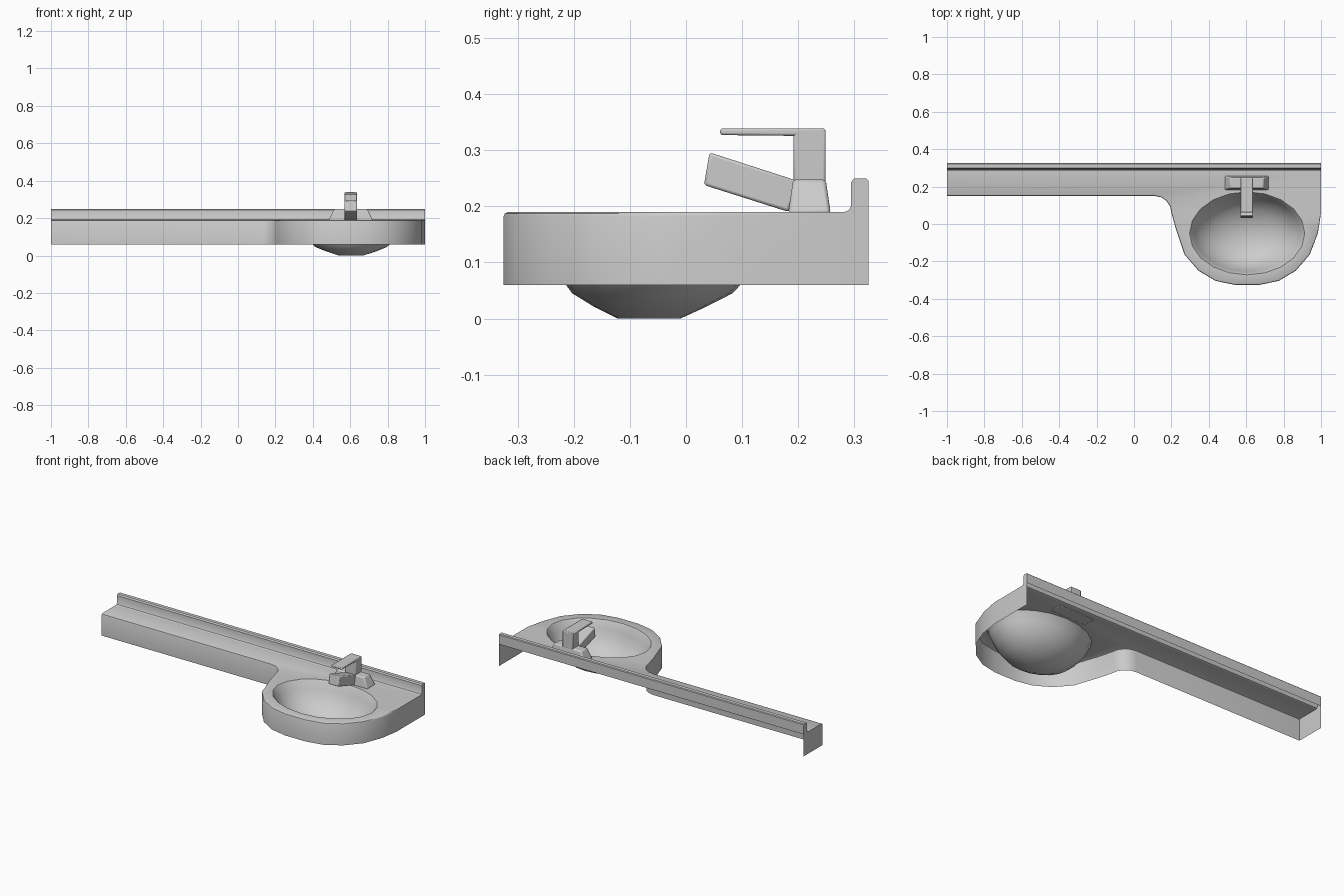
import bpy, bmesh
from math import cos, sin, pi
from mathutils import Vector, Matrix

if "Cube" in bpy.data.objects:
    bpy.data.objects.remove(bpy.data.objects["Cube"])


def finish(name, bm, bevel=0.0, angle=0.6):
    bmesh.ops.remove_doubles(bm, verts=bm.verts, dist=1e-5)
    bmesh.ops.recalc_face_normals(bm, faces=bm.faces)
    me = bpy.data.meshes.new(name)
    bm.to_mesh(me)
    bm.free()
    ob = bpy.data.objects.new(name, me)
    bpy.context.collection.objects.link(ob)
    if bevel:
        mod = ob.modifiers.new("soft_edges", 'BEVEL')
        mod.width, mod.segments = bevel, 2
    bpy.ops.object.select_all(action='DESELECT')
    ob.select_set(True)
    bpy.context.view_layer.objects.active = ob
    bpy.ops.object.shade_smooth_by_angle(angle=angle)
    return ob


def bridge(bm, a, b, closed=False):
    n = len(a)
    for i in range(n if closed else n - 1):
        j = (i + 1) % n
        bm.faces.new((a[i], a[j], b[j], b[i]))


def ring(bm, pts):
    return [bm.verts.new(p) for p in pts]


TOP, LOW, BACK = 0.19, 0.06, 0.283
CX = 0.605

# Front outline: left end, shelf edge, inner fillet, rounded basin front, right end
half = [(0.537, -0.325), (0.436, -0.304), (0.345, -0.25), (0.27, -0.163)]
outline = [(-1, BACK), (-1, 0.15), (0.11, 0.15)]
outline += [(0.11 + 0.09 * sin(a), 0.06 + 0.09 * cos(a)) for a in (pi / 8, pi / 4, 3 * pi / 8, pi / 2)]
outline += [(0.222, -0.02)] + half[::-1]
outline += [(2 * CX - x, y) for x, y in half]
outline += [(0.983, -0.05), (1, 0.06), (1, BACK)]


def inset(pts, d):
    out = []
    for i, p in enumerate(pts):
        a, b = Vector(pts[max(i - 1, 0)]), Vector(pts[min(i + 1, len(pts) - 1)])
        t = (b - a).normalized()
        q = Vector(p) + Vector((-t.y, t.x)) * d
        if abs(p[0]) > 0.999:
            q.x = p[0]
            q.y = p[1] + (d if i == 1 else 0)
        elif p[1] == 0.15:
            q = Vector((p[0], 0.15 + d))
        out.append(q)
    return out


# Counter: skirt with eased top edge, top surface with basin hole, bowl
bm = bmesh.new()
levels = [(0, LOW), (0, TOP - 0.008), (0.002, TOP - 0.003), (0.008, TOP)]
rows = [ring(bm, [(p[0], p[1], z) for p in inset(outline, d)]) for d, z in levels]
for a, b in zip(rows, rows[1:]):
    bridge(bm, a, b)

N = 20
bowl = [(0.308, 0.222, -0.05, TOP), (0.301, 0.216, -0.05, 0.182),
        (0.282, 0.203, -0.052, 0.14), (0.245, 0.182, -0.055, 0.092),
        (0.19, 0.143, -0.06, 0.045), (0.13, 0.1, -0.064, 0.021),
        (0.065, 0.056, -0.066, 0.0)]
cups = [ring(bm, [(CX + rx * cos(2 * pi * i / N), cy + ry * sin(2 * pi * i / N), z)
                  for i in range(N)]) for rx, ry, cy, z in bowl]
for a, b in zip(cups, cups[1:]):
    bridge(bm, a, b, True)
bm.faces.new(cups[-1])

edge = rows[-1]
loop = [bm.edges.get((edge[i], edge[i + 1])) for i in range(len(edge) - 1)]
loop.append(bm.edges.new((edge[-1], edge[0])))
hole = [bm.edges.get((cups[0][i], cups[0][(i + 1) % N])) for i in range(N)]
bmesh.ops.triangle_fill(bm, edges=loop + hole, use_beauty=True, normal=(0, 0, 1))
finish("counter_and_bowl", bm)

# Backsplash strip with closed ends, open below at the back
bm = bmesh.new()
prof = [(BACK, TOP), (0.29, 0.193), (0.294, 0.2), (0.294, 0.243), (0.3, 0.25),
        (0.321, 0.25), (0.325, 0.246), (0.325, TOP)]
left, right = (ring(bm, [(x, y, z) for y, z in prof]) for x in (-1, 1))
bridge(bm, left, right)
for x, side in ((-1, left), (1, right)):
    bm.faces.new(side + ring(bm, [(x, 0.325, LOW), (x, BACK, LOW)]))
finish("backsplash", bm)


# Tap parts: six-sided blocks
def block(name, x0, x1, side, bevel, taper=0.0):
    """side = (y, z) outline extruded from x0 to x1; upper points pulled in by taper."""
    bm = bmesh.new()
    mid = sum(z for _, z in side) / len(side)
    a = ring(bm, [(x0 + (taper if z > mid else 0), y, z) for y, z in side])
    b = ring(bm, [(x1 - (taper if z > mid else 0), y, z) for y, z in side])
    bridge(bm, a, b, True)
    bm.faces.new(a)
    bm.faces.new(b)
    finish(name, bm, bevel)


T0, T1 = 0.569, 0.637
block("tap_base", 0.484, 0.722, [(0.182, 0.187), (0.258, 0.187), (0.249, 0.248), (0.191, 0.248)], 0.006, 0.03)
block("tap_column", T0, T1, [(0.192, 0.24), (0.249, 0.24), (0.249, 0.338), (0.192, 0.338)], 0.004)
block("tap_spout", T0, T1, [(0.032, 0.238), (0.183, 0.190), (0.2, 0.245), (0.042, 0.296)], 0.005)
block("tap_lever", T0, T1, [(0.061, 0.327), (0.246, 0.325), (0.248, 0.339), (0.061, 0.339)], 0.004)
